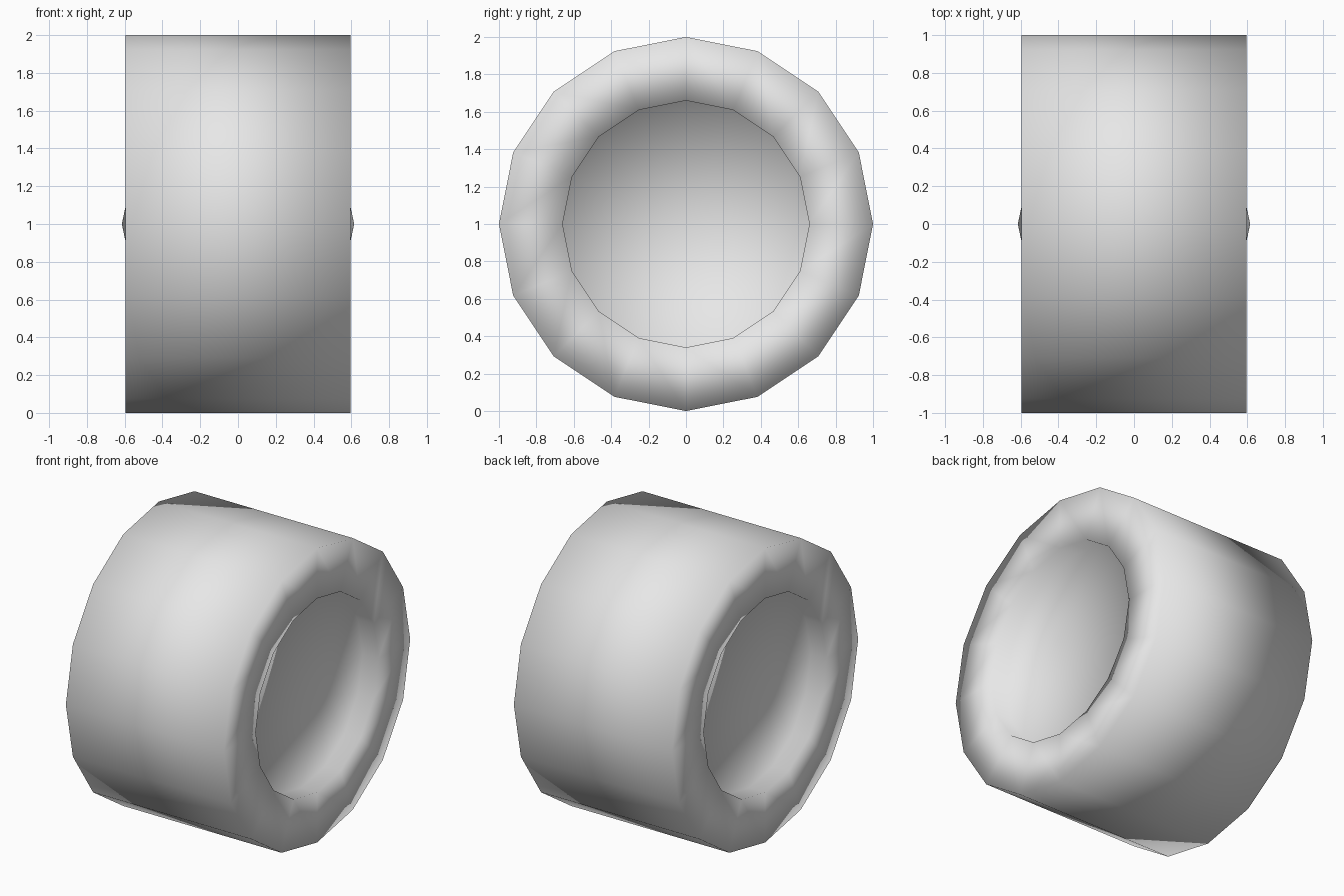
import bpy
import bmesh
from math import cos, sin, tau

SIDES = 16
RADIUS = 1.0
RIM_RADIUS = 0.66
HALF_WIDTH = 0.595
RECESS = 0.475      # where the sunken hub disc starts
HUB_TIP = 0.615

cube = bpy.data.objects.get("Cube")
if cube:
    bpy.data.objects.remove(cube, do_unlink=True)

grey = bpy.data.materials.new("plain_grey")
grey.use_nodes = True
colour = (0.8, 0.8, 0.8, 1.0)
grey.diffuse_color = colour
grey.node_tree.nodes["Principled BSDF"].inputs["Base Color"].default_value = colour


def lathe(name, profile, material):
    """Turn (x, radius) points around the axle; radius zero makes a fan tip."""
    bm = bmesh.new()
    rings = []
    for x, r in profile:
        if r == 0:
            rings.append([bm.verts.new((x, 0, RADIUS))] * SIDES)
        else:
            rings.append([bm.verts.new((x, r * cos(tau * i / SIDES),
                                        RADIUS + r * sin(tau * i / SIDES)))
                          for i in range(SIDES)])
    for a, b in zip(rings, rings[1:]):
        for i in range(SIDES):
            j = (i + 1) % SIDES
            corners = list(dict.fromkeys((a[i], a[j], b[j], b[i])))
            bm.faces.new(corners).smooth = True
    bmesh.ops.recalc_face_normals(bm, faces=bm.faces[:])
    mesh = bpy.data.meshes.new(name)
    bm.to_mesh(mesh)
    bm.free()
    mesh.materials.append(material)
    obj = bpy.data.objects.new(name, mesh)
    bpy.context.collection.objects.link(obj)
    return obj


# One side: hub tip, hub disc edge, recess wall, tyre shoulder
side = [(HUB_TIP, 0), (RECESS, RIM_RADIUS),
        (HALF_WIDTH, RIM_RADIUS), (HALF_WIDTH, RADIUS)]

# Tread joins the side to its mirror image
lathe("wheel", side + [(-x, r) for x, r in reversed(side)], grey)
